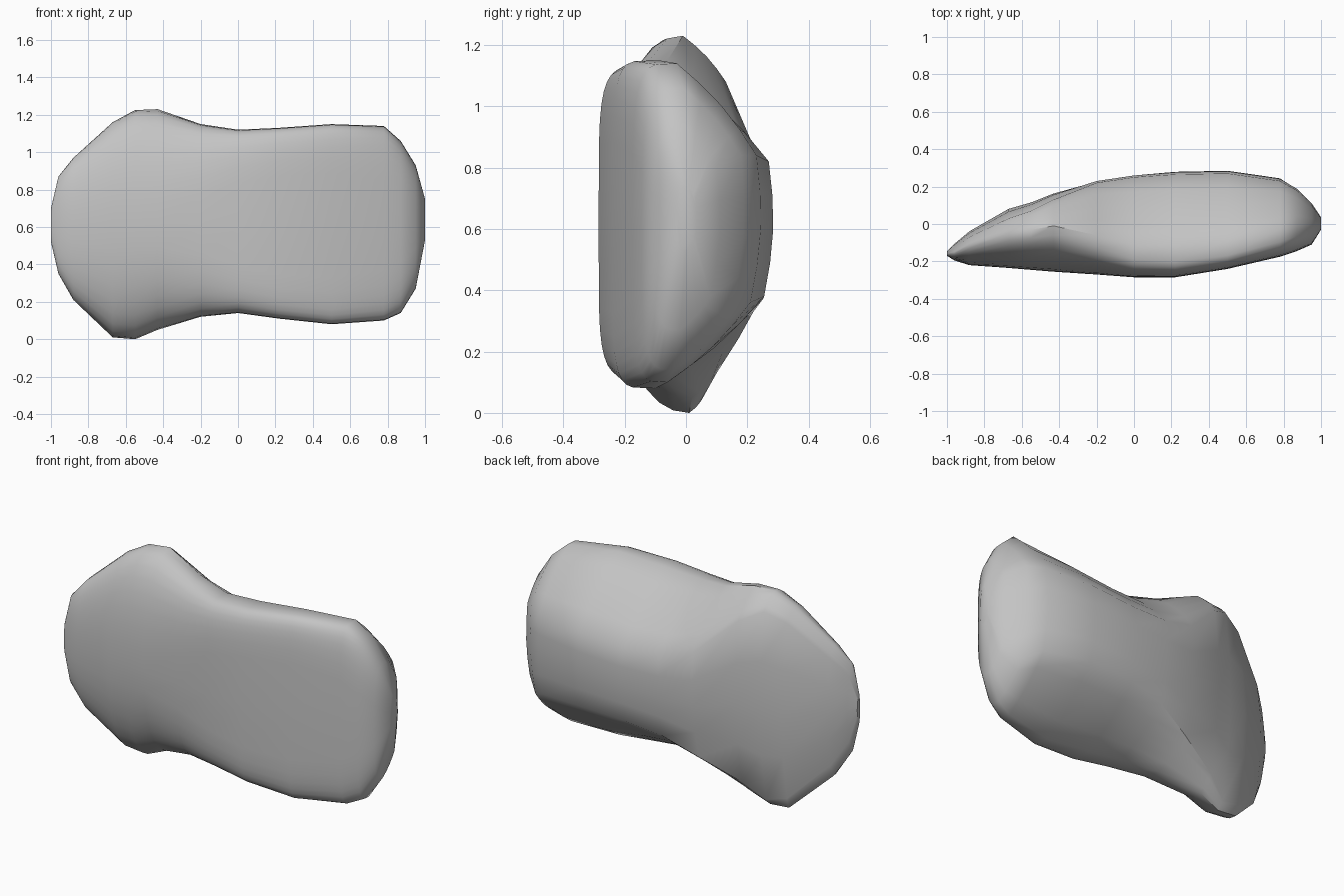
import bpy
import bmesh
from math import sin, cos, pi, radians
from mathutils import Vector

default_cube = bpy.data.objects.get("Cube")
if default_cube:
    bpy.data.objects.remove(default_cube, do_unlink=True)

FRONT_STEPS = 18  # steps around the rounded front
BACK_STEPS = 4    # steps along each facet of the back

# Stations along x: x, bottom z, top z, foot y, crest y, front y,
# upper ridge y and z, lower ridge y and z
STATIONS = [
    (-1, .52, .7, -.16, -.16, -.17, -.15, .66, -.15, .55),
    (-.96, .35, .87, -.15, -.15, -.195, -.125, .8, -.125, .42),
    (-.88, .21, .97, -.1, -.11, -.22, -.07, .9, -.07, .28),
    (-.67, .01, 1.16, .01, -.05, -.235, .03, 1.09, .03, .07),
    (-.55, 0, 1.225, .01, -.03, -.245, .07, 1.14, .05, .04),
    (-.43, .05, 1.23, .02, -.01, -.255, .13, 1.08, .1, .13),
    (-.2, .12, 1.15, -.04, -.06, -.27, .22, .87, .17, .24),
    (0, .14, 1.12, -.1, -.11, -.285, .25, .81, .22, .33),
    (.22, .11, 1.13, -.1, -.11, -.285, .265, .8, .25, .37),
    (.5, .08, 1.15, -.1, -.09, -.24, .27, .82, .255, .38),
    (.78, .1, 1.14, -.06, -.03, -.175, .23, .84, .21, .36),
    (.87, .14, 1.06, -.04, -.01, -.145, .18, .84, .14, .31),
    (.95, .27, .93, -.02, 0, -.11, .1, .8, .08, .38),
    (1, .53, .75, 0, 0, -.03, .03, .7, .03, .58),
]


def bowed_facet(start, end):
    """Points from start up to, but not including, end, bowed slightly outward."""
    run = end - start
    outward = Vector((-run.y, run.x)) * 0.05
    steps = [i / BACK_STEPS for i in range(BACK_STEPS)]
    return [start + run * t + outward * sin(pi * t) for t in steps]


def section(x, z_bottom, z_top, y_foot, y_crest, y_front, y_hi, z_hi, y_lo, z_lo):
    """Rounded front from foot to crest, squarest right of centre, then three back facets."""
    points = []
    power = 2 / max(2.2, 5.5 - 7 * (x - 0.4) ** 2)
    z_middle = 0.6
    for i in range(FRONT_STEPS):
        angle = pi * i / FRONT_STEPS
        s, c = sin(angle), -cos(angle)
        y_centre, z_end = (y_crest, z_top) if c > 0 else (y_foot, z_bottom)
        points.append(Vector((y_centre + (y_front - y_centre) * s ** power,
                              z_middle + (z_end - z_middle) * abs(c) ** power)))
    corners = [Vector(p) for p in ((y_crest, z_top), (y_hi, z_hi),
                                   (y_lo, z_lo), (y_foot, z_bottom))]
    for start, end in zip(corners, corners[1:]):
        points += bowed_facet(start, end)
    return [(x, p.x, p.y) for p in points]


# Loft the stone through its cross-sections
bm = bmesh.new()
rings = [[bm.verts.new(p) for p in section(*s)] for s in STATIONS]
for a, b in zip(rings, rings[1:]):
    for i in range(len(a)):
        j = (i + 1) % len(a)
        bm.faces.new((a[i], a[j], b[j], b[i]))
bm.faces.new(rings[0])
bm.faces.new(rings[-1])
bmesh.ops.recalc_face_normals(bm, faces=bm.faces)
mesh = bpy.data.meshes.new("stone_slab")
bm.to_mesh(mesh)
bm.free()
stone = bpy.data.objects.new("stone_slab", mesh)
bpy.context.collection.objects.link(stone)

# Plain grey stone
grey = bpy.data.materials.new("stone_grey")
grey.use_nodes = True
colour = (0.55, 0.55, 0.55, 1)
grey.diffuse_color = colour
grey.node_tree.nodes["Principled BSDF"].inputs["Base Color"].default_value = colour
mesh.materials.append(grey)

# Smooth surface with only the hard creases kept
bpy.ops.object.select_all(action="DESELECT")
stone.select_set(True)
bpy.context.view_layer.objects.active = stone
bpy.ops.object.shade_smooth_by_angle(angle=radians(40))
